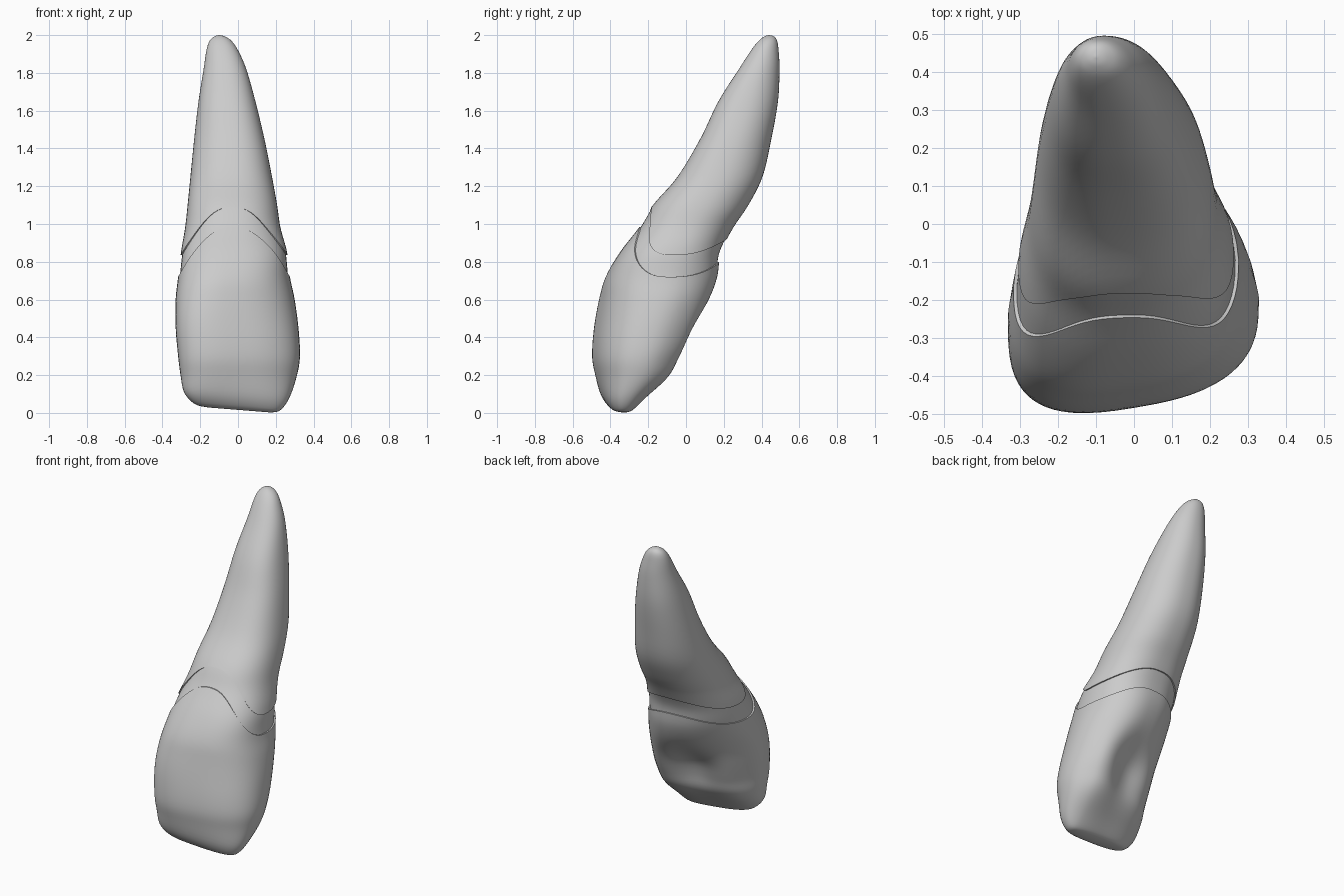
import bpy
import math
from mathutils import Vector

if "Cube" in bpy.data.objects:
    bpy.data.objects.remove(bpy.data.objects["Cube"])

mat = bpy.data.materials.new("pale grey")
mat.use_nodes = True
GREY = (0.6, 0.6, 0.6, 1)
mat.diffuse_color = GREY
mat.node_tree.nodes["Principled BSDF"].inputs["Base Color"].default_value = GREY

# horizontal slices: z, left x, right x, front y, back y
SLICES = [
    (0.0, -0.16, 0.17, -0.37, -0.30),
    (0.015, -0.23, 0.225, -0.41, -0.275),
    (0.08, -0.285, 0.272, -0.452, -0.21),
    (0.19, -0.305, 0.31, -0.48, -0.095),
    (0.3, -0.317, 0.328, -0.497, -0.035),
    (0.45, -0.33, 0.32, -0.487, 0.035),
    (0.6, -0.33, 0.3, -0.46, 0.12),
    (0.72, -0.317, 0.275, -0.425, 0.165),
    (0.85, -0.302, 0.26, -0.35, 0.185),
    (0.98, -0.28, 0.225, -0.25, 0.25),
    (1.1, -0.267, 0.207, -0.175, 0.33),
    (1.25, -0.252, 0.18, -0.045, 0.405),
    (1.45, -0.232, 0.14, 0.075, 0.452),
    (1.65, -0.209, 0.092, 0.172, 0.487),
    (1.82, -0.182, 0.044, 0.28, 0.495),
    (1.92, -0.167, 0.0, 0.345, 0.49),
    (1.97, -0.15, -0.035, 0.385, 0.482),
    (1.993, -0.125, -0.07, 0.415, 0.466),
    (2.0, -0.102, -0.098, 0.438, 0.442),
]
LAST = len(SLICES) - 1
SIDES = 72


def slice_at(s):
    """Smoothly interpolate the slice table."""
    i = min(int(s), LAST - 1)
    t = s - i
    a, b, c, d = (SLICES[min(max(j, 0), LAST)] for j in range(i - 1, i + 3))
    return [q + 0.5 * t * (r - p + t * (2 * p - 5 * q + 4 * r - w + t * (3 * (q - r) + w - p)))
            for p, q, r, w in zip(a, b, c, d)]


def find(z):
    """Slice position that lies at height z."""
    lo, hi = 0.0, float(LAST)
    for _ in range(24):
        mid = (lo + hi) / 2
        lo, hi = (mid, hi) if slice_at(mid)[0] < z else (lo, mid)
    return lo


def power(v, e):
    return math.copysign(abs(v) ** e, v)


def ramp(z, low, high):
    """Smooth step from 0 to 1 between two heights."""
    t = min(1, max(0, (z - low) / (high - low)))
    return t * t * (3 - 2 * t)


def outline(z):
    """Unit cross-section: squarer crown with a hollow back, rounder root."""
    e = 2 / (2.7 - 0.3 * ramp(z, 0.5, 1.05) - 0.2 * ramp(z, 1.6, 1.9))
    skew = 0.25 - 0.22 * ramp(z, 0.45, 0.95) - 0.08 * ramp(z, 1.0, 1.5)
    taper = 0.1 + 0.25 * ramp(z, 0, 0.3) * (1 - ramp(z, 0.5, 0.9))
    hollow = 0.38 * math.exp(-((z - 0.37) / (0.16 if z > 0.37 else 0.26)) ** 2)
    pts = []
    for k in range(SIDES):
        t = 2 * math.pi * k / SIDES
        x, y = power(math.cos(t), e), power(math.sin(t), e)
        back = max(0, y)
        x_in = x * (1 - taper * back ** 1.4)
        y_in = y + skew * x - hollow * back * max(0, 1 - (x / 0.88) ** 2) ** 1.2
        pts.append((x_in, y_in))
    top, low = max(p[1] for p in pts), -min(p[1] for p in pts)
    return [(x, y / (top if y > 0 else low)) for x, y in pts]


def point(s, k, scale):
    z, xl, xr, yf, yb = slice_at(s)
    u, v = outline(z)[k]
    x = (xl + xr) / 2 + u * scale * (xr - xl) / 2
    y = (yf + yb) / 2 + v * scale * (yb - yf) / 2
    # slanted biting edge
    z += 0.08 * max(0, 0.2 - x) * max(0, 1 - z / 0.3)
    return Vector((x, y, z))


def margin(front, side, back):
    """Wavy gum line: a slice position for every spoke."""
    line = []
    for k in range(SIDES):
        d = math.sin(2 * math.pi * k / SIDES)
        line.append(find(side + ((front if d < 0 else back) - side) * d * d))
    return line


def loft(name, start, end, steps, scales):
    """Skin between two margins, with optional inset rims at either end."""
    rings = [(j / steps, scales["body"]) for j in range(steps + 1)]
    if "start_rim" in scales:
        rings.insert(0, (0, scales["start_rim"]))
    if "end_rim" in scales:
        rings.append((1, scales["end_rim"]))
    verts = [point(start[k] + f * (end[k] - start[k]), k, sc)
             for f, sc in rings for k in range(SIDES)]
    faces = []
    for r in range(len(rings) - 1):
        for k in range(SIDES):
            n = (k + 1) % SIDES
            a, b = r * SIDES, (r + 1) * SIDES
            faces.append((a + k, a + n, b + n, b + k))
    # close the biting edge and the tip only
    if start[0] == 0:
        faces.append(tuple(reversed(range(SIDES))))
    if end[0] == LAST:
        faces.append(tuple(range(len(verts) - SIDES, len(verts))))
    mesh = bpy.data.meshes.new(name)
    mesh.from_pydata(verts, [], faces)
    mesh.materials.append(mat)
    ob = bpy.data.objects.new(name, mesh)
    bpy.context.collection.objects.link(ob)
    bpy.ops.object.select_all(action='DESELECT')
    ob.select_set(True)
    bpy.context.view_layer.objects.active = ob
    bpy.ops.object.shade_smooth_by_angle(angle=math.radians(40))


crown_line = margin(0.985, 0.72, 0.8)
root_line = margin(1.09, 0.835, 0.92)
bottom, apex = [0.0] * SIDES, [float(LAST)] * SIDES

loft("crown", bottom, crown_line, 36, {"body": 1.0, "end_rim": 0.94})
loft("neck_band", [s - 0.2 for s in crown_line], [s + 0.15 for s in root_line], 8, {"body": 0.97})
loft("root", root_line, apex, 40, {"body": 1.0, "start_rim": 0.94})
